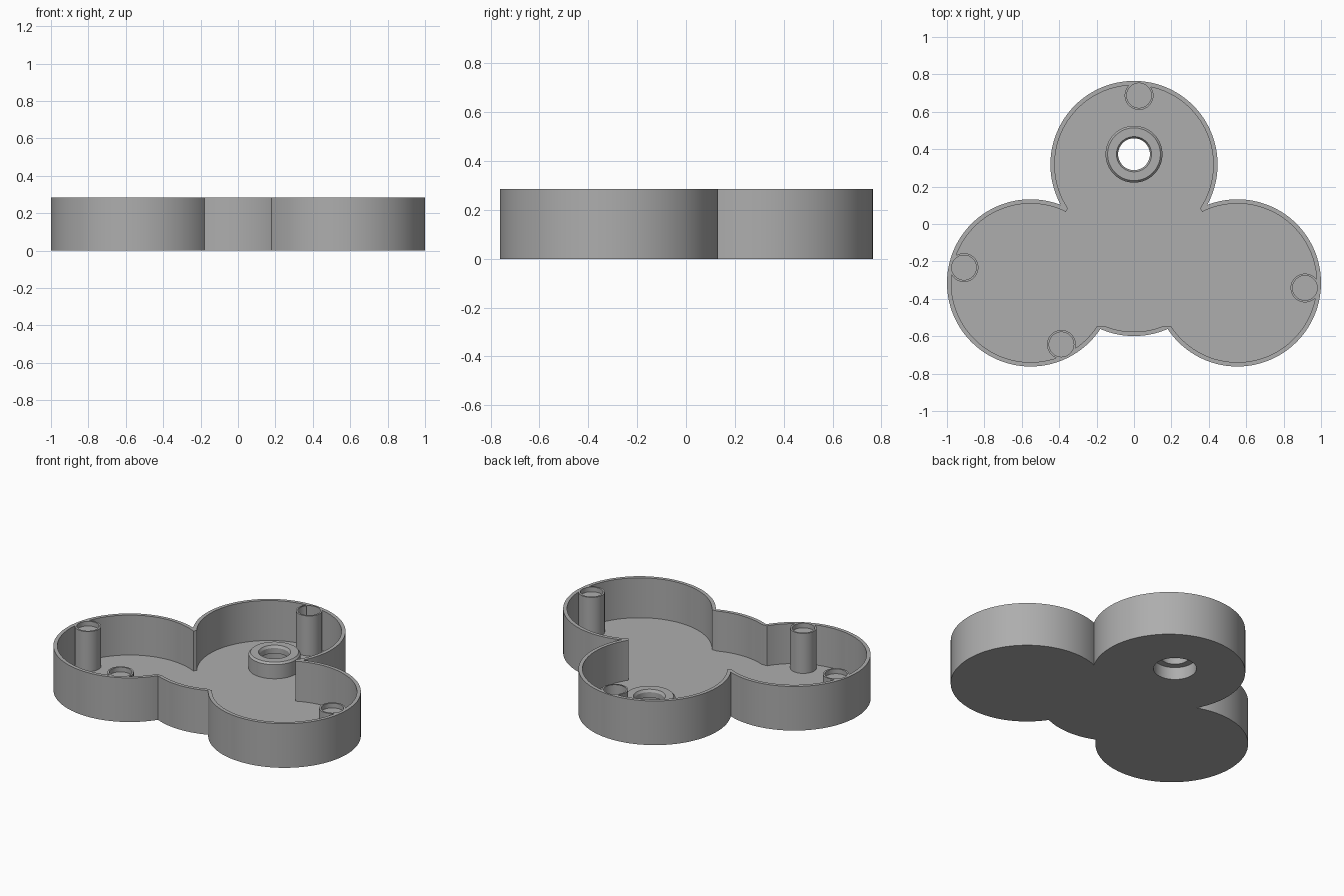
import bpy, bmesh, math
from mathutils import Matrix

if "Cube" in bpy.data.objects:
    bpy.data.objects.remove(bpy.data.objects["Cube"])

H, FLOOR = 0.285, 0.027          # overall height, floor thickness
R_OUT, R_IN = 0.447, 0.424       # lobe radii
LOBES = [(-0.553, -0.315), (0.553, -0.315), (0, 0.318), (0, -0.152)]
POSTS = [(-0.909, -0.233), (0.914, -0.342), (0.027, 0.687), (-0.388, -0.644)]
HUB = (0, 0.373)

grey = bpy.data.materials.new("grey plastic")
grey.diffuse_color = (0.42, 0.42, 0.42, 1)
grey.use_nodes = True
grey.node_tree.nodes["Principled BSDF"].inputs["Base Color"].default_value = grey.diffuse_color


def add_object(name, bm):
    mesh = bpy.data.meshes.new(name)
    bm.to_mesh(mesh)
    bm.free()
    mesh.materials.append(grey)
    ob = bpy.data.objects.new(name, mesh)
    bpy.context.collection.objects.link(ob)
    return ob


def turned(name, centre, rings, n=96):
    """Closed solid of revolution from (radius, z) rings, bottom to top."""
    bm = bmesh.new()
    loops = [[bm.verts.new((centre[0] + r * math.cos(2 * math.pi * i / n),
                            centre[1] + r * math.sin(2 * math.pi * i / n), z))
              for i in range(n)] for r, z in rings]
    for a, b in zip(loops, loops[1:]):
        for i in range(n):
            j = (i + 1) % n
            bm.faces.new((a[i], a[j], b[j], b[i]))
    bm.faces.new(loops[0][::-1])
    bm.faces.new(loops[-1])
    return add_object(name, bm)


def combine(target, tool, operation):
    mod = target.modifiers.new("join", 'BOOLEAN')
    mod.operation, mod.object, mod.solver = operation, tool, 'EXACT'
    bpy.context.view_layer.objects.active = target
    bpy.ops.object.modifier_apply(modifier=mod.name)
    bpy.data.objects.remove(tool)


# Outer body: three lobes and a middle disc
tray = turned("tray", LOBES[0], [(R_OUT, 0), (R_OUT, H)], 128)
for c in LOBES[1:]:
    combine(tray, turned("lobe", c, [(R_OUT, 0), (R_OUT, H)], 128), 'UNION')

# Hollow interior
for c in LOBES:
    combine(tray, turned("hollow", c, [(R_IN, FLOOR), (R_IN, 0.5)], 128), 'DIFFERENCE')

# Square pocket opening the passages between lobes
bm = bmesh.new()
bmesh.ops.create_cube(bm, size=1, matrix=Matrix.Translation((-0.005, -0.203, 0.25 + FLOOR / 2))
                      @ Matrix.Diagonal((0.684, 0.684, 0.5 - FLOOR, 1)))
combine(tray, add_object("pocket", bm), 'DIFFERENCE')

# Round posts with shallow seats in their tops
for c in POSTS:
    combine(tray, turned("post", c, [(0.077, 0.01), (0.077, H)], 48), 'UNION')
for c in POSTS:
    combine(tray, turned("post_seat", c, [(0.066, H - 0.03), (0.066, 0.5)], 48), 'DIFFERENCE')

# Hub with chamfered rim, stepped bore and flared mouth
combine(tray, turned("hub", HUB, [(0.152, 0.01), (0.152, 0.118), (0.141, 0.13)], 64), 'UNION')
combine(tray, turned("bore", HUB, [(0.126, -0.1), (0.126, 0.08), (0.085, 0.08),
                                   (0.085, 0.115), (0.094, 0.13), (0.094, 0.4)], 64), 'DIFFERENCE')

# Merge coplanar pieces and shade
bm = bmesh.new()
bm.from_mesh(tray.data)
bmesh.ops.remove_doubles(bm, verts=bm.verts, dist=1e-5)
bmesh.ops.dissolve_limit(bm, angle_limit=math.radians(0.2), verts=bm.verts, edges=bm.edges)
bm.to_mesh(tray.data)
bm.free()
tray.data.materials.clear()
tray.data.materials.append(grey)
for p in tray.data.polygons:
    p.material_index = 0
bpy.ops.object.select_all(action='DESELECT')
tray.select_set(True)
bpy.context.view_layer.objects.active = tray
bpy.ops.object.shade_smooth_by_angle(angle=math.radians(30))
